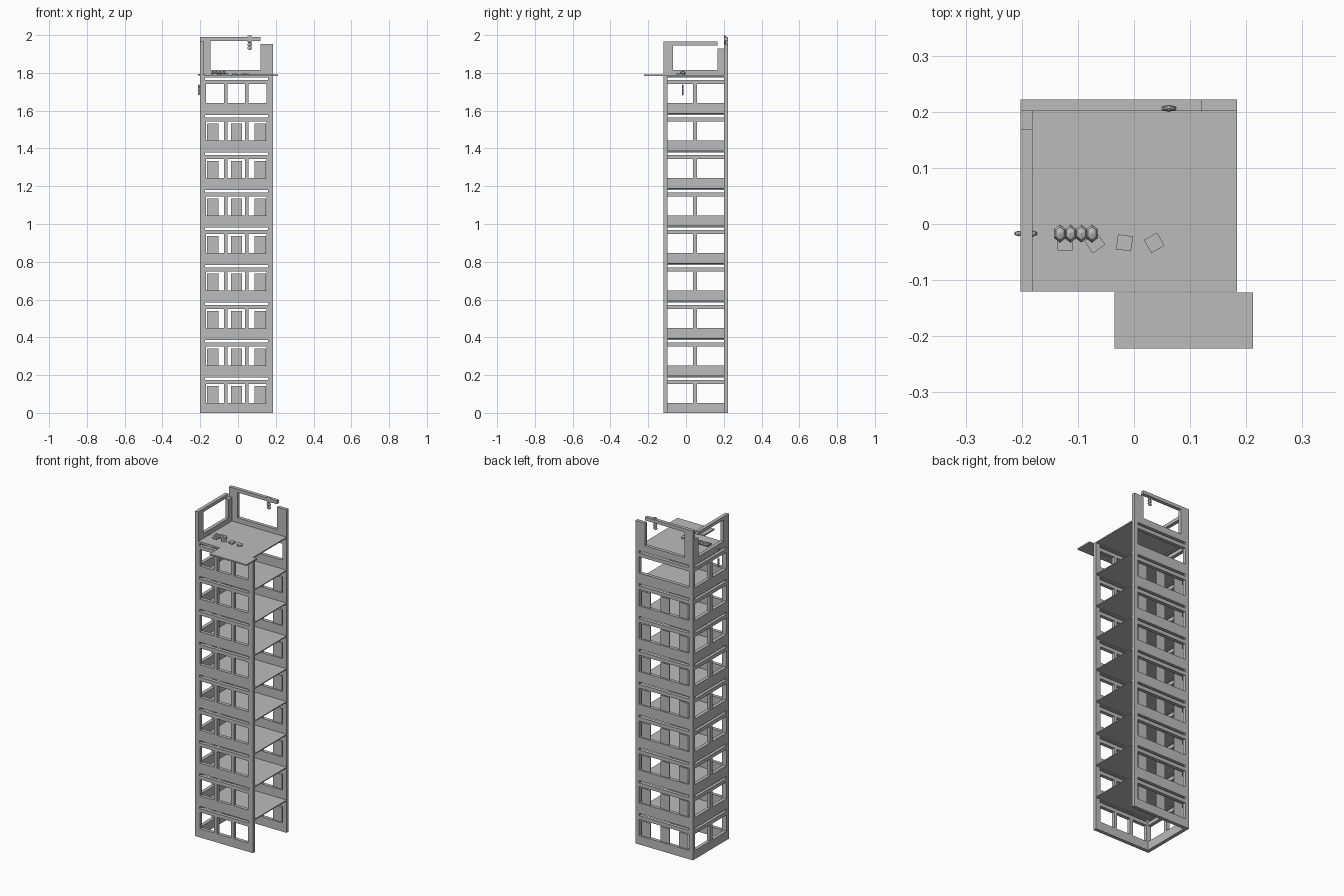
import bpy, bmesh, math
from mathutils import Matrix, Vector

cube = bpy.data.objects.get("Cube")
if cube:
    bpy.data.objects.remove(cube)

grey = bpy.data.materials.new("concrete_grey")
grey.use_nodes = True
grey.diffuse_color = (0.5, 0.5, 0.5, 1)
bsdf = grey.node_tree.nodes["Principled BSDF"]
bsdf.inputs["Base Color"].default_value = grey.diffuse_color
bsdf.inputs["Roughness"].default_value = 0.8

X0, X1, Y0, Y1 = -0.202, 0.184, -0.12, 0.222
T = 0.021          # wall thickness
STOREY, COUNT = 0.1985, 9
ROOF = STOREY * COUNT


def finish(name, bm, copies=1):
    bmesh.ops.recalc_face_normals(bm, faces=bm.faces)
    mesh = bpy.data.meshes.new(name)
    bm.to_mesh(mesh)
    bm.free()
    mesh.materials.append(grey)
    ob = bpy.data.objects.new(name, mesh)
    bpy.context.collection.objects.link(ob)
    if copies > 1:
        mod = ob.modifiers.new("storeys", 'ARRAY')
        mod.count = copies
        mod.use_relative_offset = False
        mod.use_constant_offset = True
        mod.constant_offset_displace = (0, 0, STOREY)


def box(name, x, y, z, copies=1, turn=0):
    bm = bmesh.new()
    size = Vector((x[1] - x[0], y[1] - y[0], z[1] - z[0]))
    mid = Vector((sum(x), sum(y), sum(z))) / 2
    bmesh.ops.create_cube(bm, size=1, matrix=Matrix.Translation(mid)
                          @ Matrix.Rotation(turn, 4, 'Z') @ Matrix.Diagonal(size).to_4x4())
    finish(name, bm, copies)


def wall(name, axis, depth, span, height, holes, copies=1):
    """Sheet with rectangular holes, thickened inward along y or x."""
    us = sorted(set(span) | {u for h in holes for u in h[:2]})
    zs = sorted(set(height) | {z for h in holes for z in h[2:]})
    bm = bmesh.new()

    def vert(u, z):
        return bm.verts.new((u, depth, z) if axis == 'x' else (depth, u, z))

    for a, b in zip(us, us[1:]):
        for c, d in zip(zs, zs[1:]):
            u, z = (a + b) / 2, (c + d) / 2
            if not any(h[0] < u < h[1] and h[2] < z < h[3] for h in holes):
                bm.faces.new([vert(a, c), vert(b, c), vert(b, d), vert(a, d)])
    bmesh.ops.remove_doubles(bm, verts=bm.verts, dist=1e-5)
    new = bmesh.ops.extrude_face_region(bm, geom=bm.faces[:])["geom"]
    shift = Vector((0, T, 0)) if axis == 'x' else Vector((T, 0, 0))
    bmesh.ops.translate(bm, vec=shift, verts=[g for g in new if isinstance(g, bmesh.types.BMVert)])
    finish(name, bm, copies)


# Storey walls: windows below a lintel, narrow slot above it
SILL, HEAD, SLOT, SLOT_TOP = 0.053, 0.152, 0.174, 0.188
front_windows = [(-0.17, -0.075), (-0.055, 0.036), (0.056, 0.152)]
side_windows = [(-0.099, 0.036), (0.058, 0.201)]
slot = (-0.175, 0.158, SLOT, SLOT_TOP)
wall("front_wall", 'x', Y0, (X0, X1), (0, STOREY),
     [(*w, SILL, HEAD) for w in front_windows] + [slot], COUNT)
wall("back_wall", 'x', Y1 - T, (X0, X1), (0, STOREY),
     [(-0.175, 0.158, SILL, HEAD), slot], COUNT)
wall("side_wall", 'y', X0, (Y0 + T, Y1 - T), (0, STOREY),
     [(*w, SILL, HEAD) for w in side_windows] + [(-0.099, 0.201, SLOT, SLOT_TOP)], COUNT)

# Upright panels in the wide back openings
for i, x in enumerate((-0.133, -0.008, 0.117)):
    box(f"back_panel_{i + 1}", (x - 0.03, x + 0.03), (0.208, 0.214), (SILL, 0.143), COUNT - 1)

# Floors, roof and entrance canopy
box("floor", (X0 + T, X1), (Y0 + T, Y1 - T), (STOREY - 0.006, STOREY), COUNT - 1)
box("roof", (X0, X1), (Y0, Y1), (ROOF - 0.006, ROOF + 0.001))
box("roof_canopy", (-0.035, 0.212), (-0.222, -0.122), (ROOF - 0.004, ROOF + 0.004))

# Broken roof storey: posts, rails and low kerbs
KERB = ROOF + 0.03
box("back_kerb", (X0, X1), (Y1 - T, Y1), (ROOF, KERB))
box("back_post_tall", (X0, -0.145), (Y1 - T, Y1), (KERB, 1.99))
box("back_post_short", (0.12, X1), (Y1 - T, Y1), (KERB, 1.952))
box("back_rail", (-0.145, 0.12), (Y1 - T, Y1), (1.97, 1.99))
box("side_kerb", (X0, X0 + T), (Y0, Y1 - T), (ROOF, KERB))
box("side_post_tall", (X0, X0 + T), (Y0, -0.07), (KERB, 1.966))
box("side_post_short", (X0, X0 + T), (0.168, Y1 - T), (KERB, 1.93))
box("side_rail", (X0, X0 + T), (-0.07, 0.168), (1.946, 1.966))


def beads(name, start, step, count, radii):
    bm = bmesh.new()
    for i in range(count):
        place = Matrix.Translation(Vector(start) + Vector(step) * i)
        bmesh.ops.create_uvsphere(bm, u_segments=6, v_segments=4, radius=1,
                                  matrix=place @ Matrix.Diagonal(radii).to_4x4())
    finish(name, bm)


# Faceted bead strings on the roof, the side wall and the back rail
beads("roof_beads", (-0.132, -0.017, ROOF + 0.012), (0.019, 0, 0), 4, (0.012, 0.016, 0.012))
beads("side_beads", (-0.206, -0.017, 1.692), (0, 0, 0.018), 3, (0.007, 0.005, 0.011))
beads("side_hook", (-0.206, -0.017, 1.79), (0.013, 0, 0), 3, (0.008, 0.005, 0.005))
beads("rail_beads", (0.062, 0.206, 1.932), (0, 0, 0.019), 4, (0.015, 0.006, 0.011))

# Small loose blocks on the roof
for i, (x, turn) in enumerate(((-0.123, 0), (-0.07, 35), (-0.017, -8), (0.036, 30))):
    box(f"roof_block_{i + 1}", (x - 0.0135, x + 0.0135), (-0.047, -0.02),
        (ROOF, ROOF + 0.011), turn=math.radians(turn))
